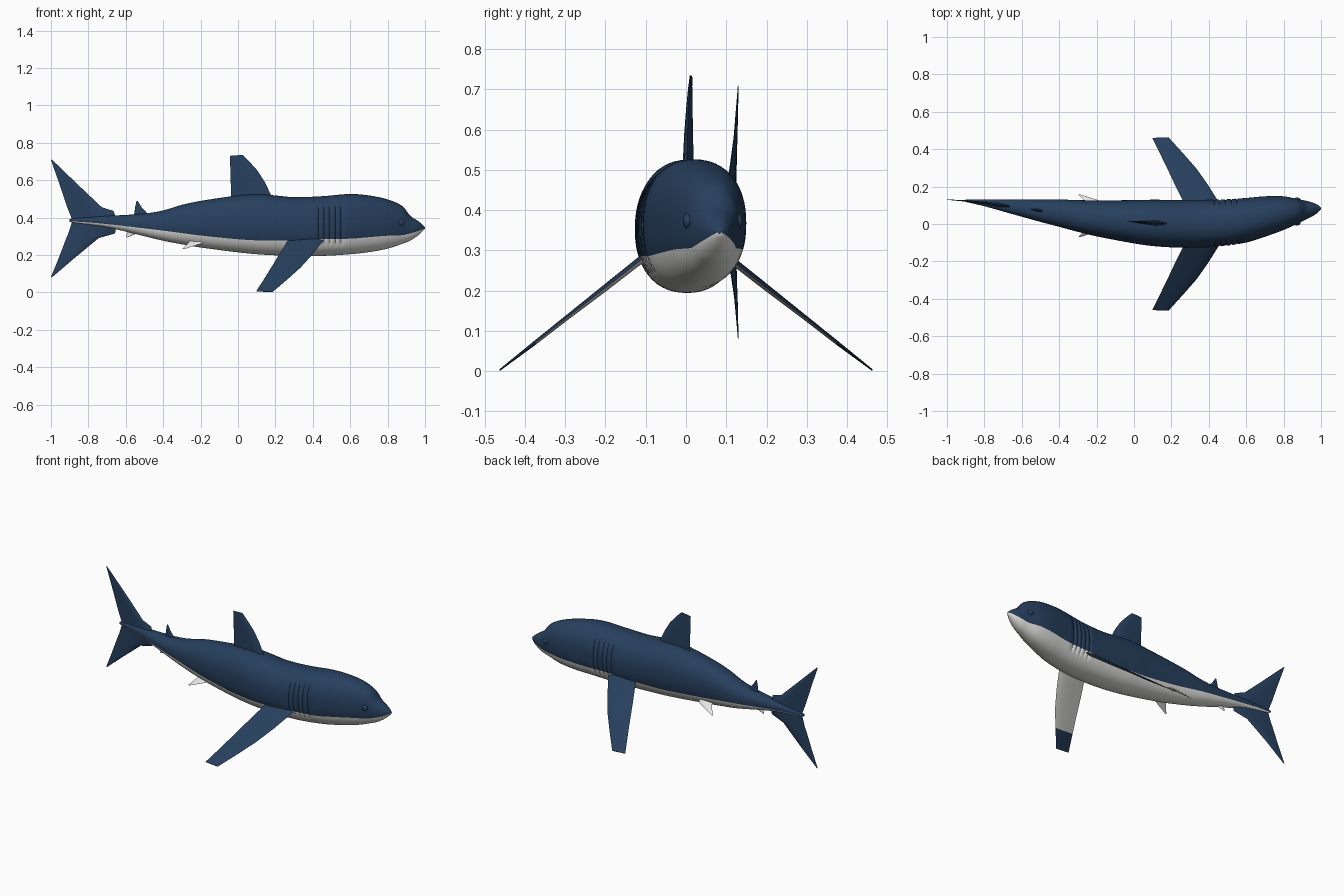
import bpy, bmesh, math
from mathutils import Vector

if "Cube" in bpy.data.objects:
    bpy.data.objects.remove(bpy.data.objects["Cube"])


def material(name, rgb):
    m = bpy.data.materials.new(name)
    m.diffuse_color = (*rgb, 1)
    m.use_nodes = True
    m.node_tree.nodes["Principled BSDF"].inputs["Base Color"].default_value = m.diffuse_color
    return m


NAVY = material("navy_back", (0.020, 0.050, 0.110))
WHITE = material("white_belly", (0.78, 0.78, 0.76))

# Body stations: x, centre y, half width, top z, belly z, colour line z
STATIONS = [
    (-0.90, .124, .006, .393, .376, .380),
    (-0.80, .113, .018, .402, .362, .374),
    (-0.70, .099, .032, .409, .347, .365),
    (-0.60, .085, .046, .414, .325, .354),
    (-0.50, .071, .060, .421, .300, .342),
    (-0.40, .058, .073, .438, .276, .330),
    (-0.30, .043, .085, .468, .257, .317),
    (-0.20, .030, .096, .489, .240, .304),
    (0.00, .012, .116, .518, .214, .284),
    (0.10, .006, .124, .525, .204, .278),
    (0.20, .002, .127, .518, .198, .276),
    (0.30, .001, .128, .509, .195, .278),
    (0.45, .005, .126, .514, .195, .285),
    (0.60, .020, .119, .526, .204, .287),
    (0.70, .040, .108, .518, .215, .295),
    (0.80, .058, .090, .497, .234, .303),
    (0.88, .068, .064, .460, .260, .306),
    (0.92, .074, .050, .411, .276, .315),
    (0.96, .079, .034, .383, .302, .327),
    (0.985, .082, .019, .364, .324, .337),
    (1.00, .083, .004, .349, .341, .345),
]


def body_at(x):
    """Smooth interpolation between the body stations."""
    s = STATIONS
    n = len(s)
    x = min(max(x, s[0][0]), s[-1][0])
    i = max(k for k in range(n - 1) if s[k][0] <= x)
    h = s[i + 1][0] - s[i][0]
    t = (x - s[i][0]) / h

    def slope(k, c):
        a, b = s[max(k - 1, 0)], s[min(k + 1, n - 1)]
        return (b[c] - a[c]) / (b[0] - a[0])
    return [(2*t**3 - 3*t*t + 1) * s[i][c] + (t**3 - 2*t*t + t) * h * slope(i, c)
            + (3*t*t - 2*t**3) * s[i + 1][c] + (t**3 - t*t) * h * slope(i + 1, c)
            for c in range(1, 6)]


def finish(name, bm, mats, angle=40):
    bmesh.ops.recalc_face_normals(bm, faces=bm.faces)
    me = bpy.data.meshes.new(name)
    bm.to_mesh(me)
    bm.free()
    for m in mats:
        me.materials.append(m)
    ob = bpy.data.objects.new(name, me)
    bpy.context.collection.objects.link(ob)
    bpy.ops.object.select_all(action='DESELECT')
    ob.select_set(True)
    bpy.context.view_layer.objects.active = ob
    bpy.ops.object.shade_smooth_by_angle(angle=math.radians(angle))
    return ob


# Body: lofted rings, split at the colour line, with gill grooves
GILLS = [.43, .46, .49, .52, .55]
xs = [-0.9 + 1.76 * i / 70 for i in range(71)] + [.86 + .14 * i / 16 for i in range(1, 17)]
xs = [x for x in xs if not .415 < x < .565]
for g in GILLS:
    xs += [g - .007, g, g + .007]
xs.sort()
UP, LOW, POWER = 18, 10, 2.25


def ring(x):
    cy, hw, top, bot, line = body_at(x)
    cz, hz = (top + bot) / 2, (top - bot) / 2
    s = max(-.95, min(.95, (line - cz) / hz))
    a = math.asin(math.copysign(abs(s) ** (POWER / 2), s))
    angles = [math.pi/2 + (a - math.pi/2) * i / UP for i in range(UP + 1)]
    angles += [a + (-math.pi/2 - a) * i / LOW for i in range(1, LOW + 1)]
    half = []
    for t in angles:
        z = cz + hz * math.copysign(abs(math.sin(t)) ** (2 / POWER), math.sin(t))
        y = hw * abs(math.cos(t)) ** (2 / POWER)
        if x in GILLS and .25 < z < .47:
            y -= .006
        half.append((y, z))
    pts = [(x, cy - y, z) for y, z in half]
    return pts + [(x, cy + y, z) for y, z in half[-2:0:-1]]


bm = bmesh.new()
rings = [[bm.verts.new(p) for p in ring(x)] for x in xs]
count = len(rings[0])
for r0, r1 in zip(rings, rings[1:]):
    for i in range(count):
        j = (i + 1) % count
        f = bm.faces.new((r0[i], r0[j], r1[j], r1[i]))
        f.material_index = 1 if UP <= i < UP + 2 * LOW else 0
bm.faces.new(rings[0])
bm.faces.new(rings[-1])
finish("body", bm, [NAVY, WHITE], 60)

# Fin helper: lens-shaped sections lofted from root to tip
CHORD = [(0, 0), (.12, .7), (.3, 1), (.6, .7), (.8, .35), (1, 0)]


def fin(name, sections, normal, mats, under=lambda k: 0, follow=False):
    """sections: (leading point, trailing point, half thickness)"""
    bm = bmesh.new()
    normal = Vector(normal).normalized()
    loops = []
    for lead, trail, thick in sections:
        lead, trail = Vector(lead), Vector(trail)
        pts = [lead.lerp(trail, u) + normal * thick * w for u, w in CHORD]
        pts += [lead.lerp(trail, u) - normal * thick * w for u, w in CHORD[-2:0:-1]]
        if follow:   # bend with the spine
            for p in pts:
                p.y += body_at(p.x)[0]
                if p.x < -.9:
                    p.y += (-.9 - p.x) * .06
        loops.append([bm.verts.new(p) for p in pts])
    n = len(loops[0])
    for k, (a, b) in enumerate(zip(loops, loops[1:])):
        for i in range(n):
            j = (i + 1) % n
            f = bm.faces.new((a[i], a[j], b[j], b[i]))
            f.material_index = under(k) if i >= len(CHORD) - 1 else 0
    bm.faces.new(loops[0])
    bm.faces.new(loops[-1])
    return finish(name, bm, mats)


def upright_fin(name, rows, mat):
    """rows: (z lead, x lead, z trail, x trail, half thickness)"""
    fin(name, [((xl, 0, zl), (xt, 0, zt), t) for zl, xl, zt, xt, t in rows],
        (0, 1, 0), [mat], follow=True)


upright_fin("dorsal_fin", [
    (.47, .205, .47, -.035, .015), (.53, .172, .53, -.037, .013),
    (.59, .143, .59, -.039, .011), (.65, .105, .65, -.041, .008),
    (.70, .060, .70, -.042, .005), (.735, .025, .73, -.044, .002)], NAVY)
upright_fin("second_dorsal_fin", [
    (.40, -.475, .40, -.555, .008), (.428, -.49, .42, -.555, .007),
    (.455, -.515, .455, -.55, .004), (.49, -.537, .488, -.543, .001)], NAVY)
upright_fin("anal_fin", [
    (.345, -.50, .36, -.585, .006), (.318, -.535, .335, -.588, .005),
    (.293, -.592, .297, -.598, .001)], WHITE)
upright_fin("tail_fin", [
    (.71, -.995, .708, -1.0, .001), (.58, -.86, .58, -.955, .004),
    (.455, -.728, .455, -.913, .007), (.435, -.665, .435, -.905, .009),
    (.383, -.648, .383, -.885, .011), (.315, -.657, .315, -.907, .009),
    (.29, -.745, .29, -.918, .007), (.185, -.872, .185, -.958, .004),
    (.08, -.995, .082, -1.0, .001)], NAVY)

# Paired fins
for side, label in ((-1, "right"), (1, "left")):
    rows = [(.075, .305, .475, .285, .010), (.13, .262, .445, .26, .009),
            (.21, .199, .395, .22, .008), (.295, .133, .335, .18, .006),
            (.375, .070, .265, .141, .005), (.463, .002, .185, .097, .002)]
    fin(label + "_pectoral_fin",
        [((xl, side * y, z), (xt, side * (y - .003), z + .004), t)
         for y, z, xl, xt, t in rows],
        (0, .61 * side, .79), [NAVY, WHITE], under=lambda k: 1 if k < 4 else 0)
    rows = [(.050, .285, -.15, -.25, .007), (.080, .266, -.18, -.265, .005),
            (.113, .232, -.285, -.297, .001)]
    fin(label + "_pelvic_fin",
        [((xl, .044 + side * y, z), (xt, .044 + side * y, z), t)
         for y, z, xl, xt, t in rows],
        (0, .6 * side, .8), [WHITE])

    # Eye
    cy, hw = body_at(.872)[:2]
    bm = bmesh.new()
    bmesh.ops.create_uvsphere(bm, u_segments=20, v_segments=12, radius=.019)
    for v in bm.verts:
        v.co = (v.co.x + .872, v.co.y * .7 + cy + side * (hw - .005), v.co.z + .373)
    finish(label + "_eye", bm, [NAVY])
